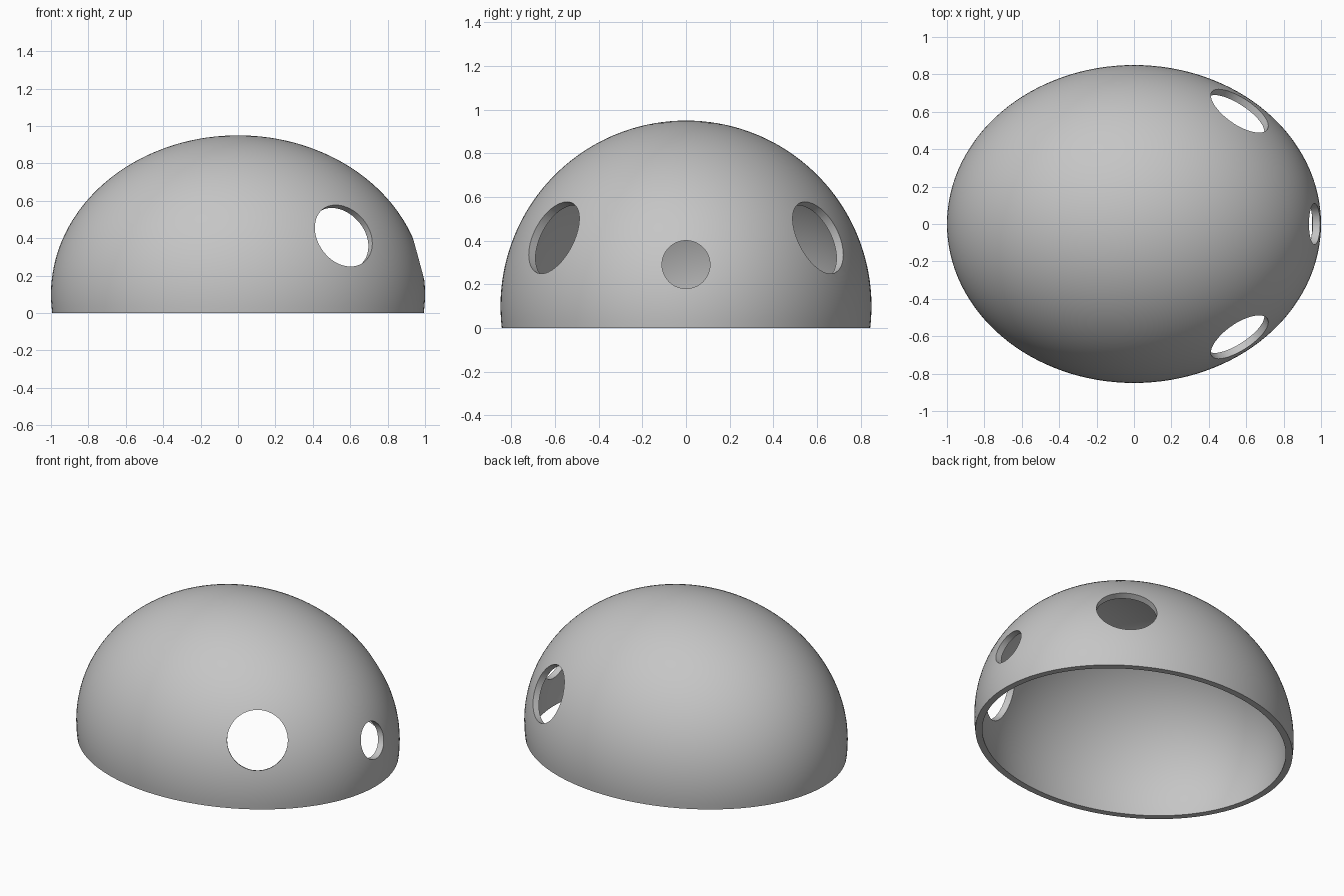
import bpy
import bmesh
import math
from mathutils import Vector

cube = bpy.data.objects.get("Cube")
if cube:
    bpy.data.objects.remove(cube, do_unlink=True)

CENTER_Z = 0.10      # height of the ellipsoid centre above the cut rim
RADII = (1.0, 0.85, 0.85)
WALL = 0.04
SEGMENTS, RINGS = 128, 40

# Material
gray = bpy.data.materials.new("plain gray")
gray.use_nodes = True
color = (0.56, 0.56, 0.56, 1)
gray.diffuse_color = color
gray.node_tree.nodes["Principled BSDF"].inputs["Base Color"].default_value = color


def dome_skin(bm, inset):
    """Add one truncated ellipsoid skin; return its bottom ring."""
    a, b, c = (r - inset for r in RADII)
    start = math.asin(-CENTER_Z / c)
    rings = []
    for i in range(RINGS):
        t = start + (math.pi / 2 - start) * i / RINGS
        z = CENTER_Z + c * math.sin(t)
        angles = [math.tau * j / SEGMENTS for j in range(SEGMENTS)]
        rings.append([bm.verts.new((a * math.cos(t) * math.cos(p),
                                    b * math.cos(t) * math.sin(p), z)) for p in angles])
    pole = bm.verts.new((0, 0, CENTER_Z + c))
    for low, high in zip(rings, rings[1:]):
        bridge(bm, low, high)
    for j in range(SEGMENTS):
        bm.faces.new((rings[-1][j - 1], rings[-1][j], pole))
    return rings[0]


def bridge(bm, low, high):
    for j in range(SEGMENTS):
        bm.faces.new((low[j - 1], low[j], high[j], high[j - 1]))


# Hollow dome shell with a flat bottom rim
bm = bmesh.new()
bridge(bm, dome_skin(bm, 0), dome_skin(bm, WALL))
bmesh.ops.recalc_face_normals(bm, faces=bm.faces)
mesh = bpy.data.meshes.new("dome_shell")
bm.to_mesh(mesh)
bm.free()
mesh.materials.append(gray)
dome = bpy.data.objects.new("dome_shell", mesh)
bpy.context.collection.objects.link(dome)


# Round openings: one small at the +x end, a large pair on the flanks
def cut_hole(center, axis, radius):
    bpy.ops.mesh.primitive_cylinder_add(vertices=64, radius=radius, depth=0.5, location=center)
    cutter = bpy.context.object
    cutter.name = "hole_cutter"
    cutter.hide_render = True
    cutter.rotation_euler = Vector(axis).to_track_quat('Z', 'Y').to_euler()
    cutter.data.materials.append(gray)
    mod = dome.modifiers.new("hole", 'BOOLEAN')
    mod.operation = 'DIFFERENCE'
    mod.solver = 'EXACT'
    mod.object = cutter
    bpy.context.view_layer.objects.active = dome
    bpy.ops.object.modifier_apply(modifier=mod.name)
    bpy.data.objects.remove(cutter, do_unlink=True)


cut_hole((0.97, 0, 0.29), (1, 0, 0), 0.11)
for side in (-1, 1):
    cut_hole((0.565, side * 0.607, 0.415), (0.52, side * 0.765, 0.385), 0.179)

# Smooth skin with crisp rims
bpy.ops.object.select_all(action='DESELECT')
dome.select_set(True)
bpy.context.view_layer.objects.active = dome
bpy.ops.object.shade_smooth_by_angle(angle=math.radians(30))
